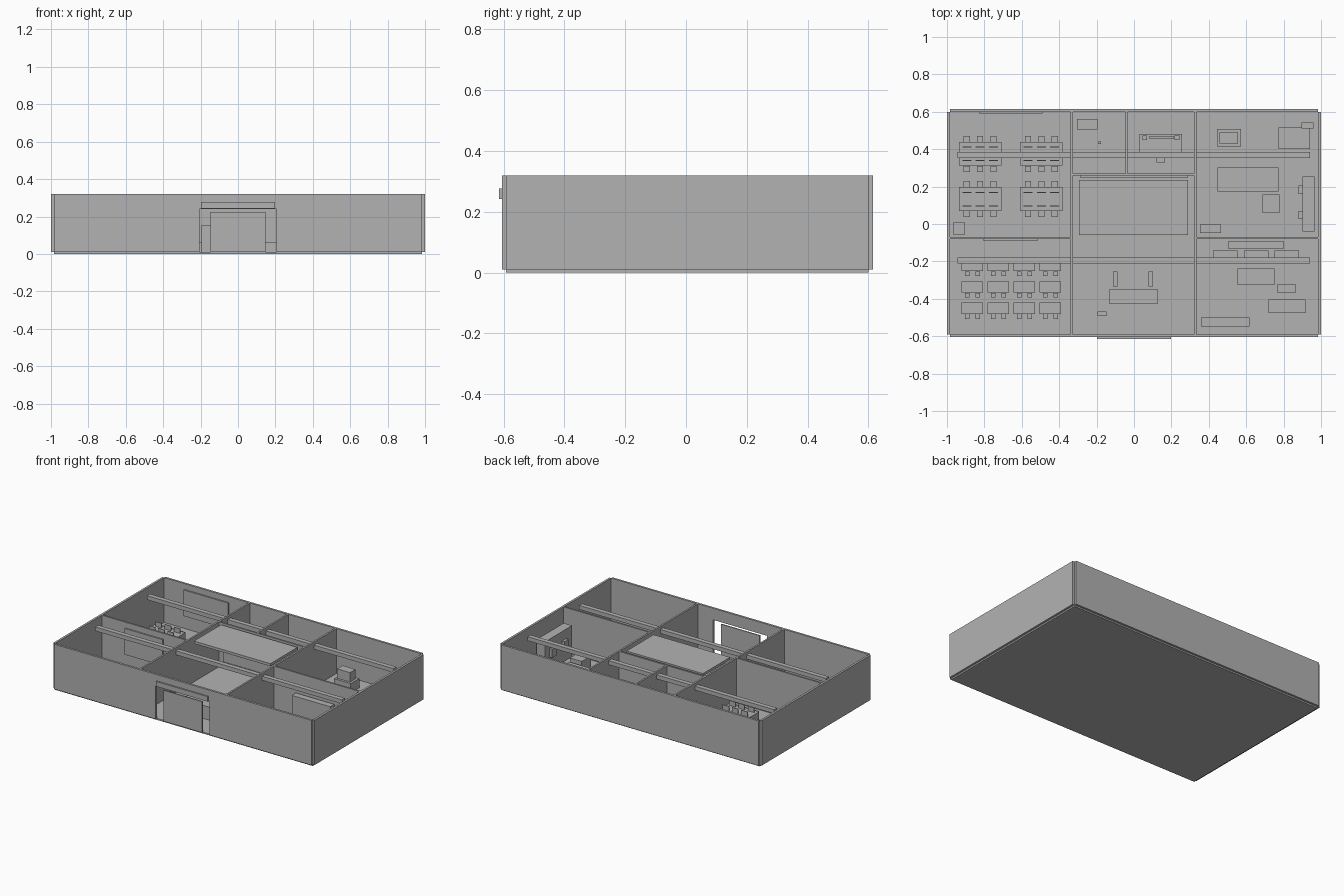
import bpy, bmesh

grey = bpy.data.materials.new("light_grey")
grey.diffuse_color = (0.448, 0.448, 0.448, 1)
FLOOR, TOP = 0.01, 0.32


def boxes(name, items):
    """One object from boxes given as (x0, x1, y0, y1, z0, z1)."""
    bm = bmesh.new()
    for x0, x1, y0, y1, z0, z1 in items:
        vs = bmesh.ops.create_cube(bm, size=1)["verts"]
        for v in vs:
            v.co.x = x1 if v.co.x > 0 else x0
            v.co.y = y1 if v.co.y > 0 else y0
            v.co.z = z1 if v.co.z > 0 else z0
    me = bpy.data.meshes.new(name)
    bm.to_mesh(me)
    bm.free()
    me.materials.append(grey)
    ob = bpy.data.objects.new(name, me)
    bpy.context.collection.objects.link(ob)
    return ob


def block(name, x0, x1, y0, y1, z1, z0=FLOOR):
    return boxes(name, [(x0, x1, y0, y1, z0, z1)])


def around(x, y, w, d, z0, z1):
    return (x - w / 2, x + w / 2, y - d / 2, y + d / 2, z0, z1)


# Floor and outer walls
block("floor", -0.985, 0.985, -0.592, 0.6, FLOOR, 0)
block("back_wall", -0.985, 0.985, 0.6, 0.615, TOP)
for side, x in (("left", -1.0), ("right", 0.985)):
    block(side + "_wall", x, x + 0.015, -0.59, 0.6, TOP)

# Front wall with the entrance opening, door and sign
boxes("front_wall", [(-0.985, -0.207, -0.605, -0.59, FLOOR, TOP),
                     (0.207, 0.985, -0.605, -0.59, FLOOR, TOP),
                     (-0.207, 0.207, -0.605, -0.59, 0.24, TOP)])
block("entrance_door", -0.148, 0.148, -0.602, -0.594, 0.224)
block("entrance_sign", -0.198, 0.198, -0.615, -0.605, 0.277, 0.243)

# Room partitions
for side, x in (("left", -0.333), ("right", 0.327)):
    block(side + "_partition", x - 0.006, x + 0.006, -0.59, 0.6, TOP)
block("left_divider", -0.985, -0.339, -0.081, -0.069, TOP)
block("right_divider", 0.333, 0.985, -0.081, -0.069, TOP)
block("middle_divider", -0.327, 0.321, 0.259, 0.271, TOP)
block("small_room_divider", -0.046, -0.034, 0.271, 0.6, TOP)

# Overhead beams and hall ceiling panel
for name, y in (("back_beam", 0.37), ("front_beam", -0.195)):
    block(name, -0.945, 0.942, y - 0.016, y + 0.016, 0.30, 0.272)
block("hall_ceiling_panel", -0.295, 0.29, -0.06, 0.236, 0.318, 0.3)
block("hall_screen", -0.286, 0.286, 0.246, 0.259, 0.25, 0.06)

# Computer room: group tables, screens and chairs
tables, screens, chairs = [], [], []
for tx in (-0.823, -0.495):
    for ty in (0.375, 0.133):
        tables.append(around(tx, ty, 0.227, 0.127, FLOOR, 0.075))
        for dx in (-0.071, 0, 0.071):
            for s in (-1, 1):
                screens.append(around(tx + dx, ty + s * 0.036, 0.048, 0.005, 0.075, 0.107))
                chairs.append(around(tx + dx, ty + s * 0.08, 0.033, 0.032, FLOOR, 0.06))
boxes("group_tables", tables)
boxes("computer_screens", screens)
boxes("group_chairs", chairs)
block("computer_room_board", -0.83, -0.488, 0.59, 0.6, 0.28, 0.1)
block("computer_room_cabinet", -0.968, -0.903, -0.056, 0.008, 0.1)

# Classroom: desks in rows with two stools each
desks, stools = [], []
for tx in (-0.864, -0.725, -0.586, -0.447):
    for ty in (-0.222, -0.337, -0.45):
        desks.append(around(tx, ty, 0.114, 0.06, FLOOR, 0.075))
        for s in (-1, 1):
            stools.append(around(tx + s * 0.028, ty - 0.044, 0.025, 0.026, FLOOR, 0.055))
boxes("classroom_desks", desks)
boxes("classroom_stools", stools)
block("classroom_board", -0.805, -0.515, -0.09, -0.081, 0.28, 0.1)

# Small back rooms
block("storage_cabinet", -0.305, -0.195, 0.505, 0.562, 0.12)
block("storage_post", -0.192, -0.176, 0.428, 0.441, 0.09)
block("studio_desk", 0.03, 0.256, 0.385, 0.481, 0.08)
boxes("studio_speakers", [around(x, 0.46, 0.025, 0.024, 0.08, 0.12) for x in (0.057, 0.23)])
block("studio_monitor", 0.08, 0.213, 0.458, 0.468, 0.14, 0.08)
block("studio_chair", 0.12, 0.167, 0.328, 0.37, 0.07)

# Workshop
block("machine_base", 0.444, 0.572, 0.414, 0.508, 0.075)
block("machine_body", 0.457, 0.556, 0.43, 0.49, 0.14, 0.075)
block("corner_bench", 0.773, 0.94, 0.4, 0.516, 0.09)
block("corner_unit", 0.895, 0.96, 0.51, 0.542, 0.13)
block("work_table", 0.447, 0.773, 0.174, 0.301, 0.09)
block("work_trolley", 0.687, 0.778, 0.058, 0.158, 0.11)
block("wall_shelf", 0.9, 0.964, -0.04, 0.254, 0.225)
boxes("shelf_drawers", [(0.88, 0.9, 0.16, 0.205, 0.1, 0.16), (0.88, 0.9, 0.027, 0.07, 0.1, 0.16)])
block("workshop_cabinet", 0.353, 0.466, -0.048, -0.003, 0.1)

# Lounge
block("bookcase", 0.505, 0.8, -0.134, -0.09, 0.185)
boxes("lounge_seats", [(x, x + 0.131, -0.2, -0.142, FLOOR, 0.06) for x in (0.422, 0.588, 0.752)])
block("lounge_table", 0.553, 0.75, -0.326, -0.238, 0.075)
block("lounge_stool", 0.767, 0.864, -0.369, -0.32, 0.06)
block("lounge_sofa", 0.72, 0.916, -0.475, -0.403, 0.075)
block("lounge_counter", 0.358, 0.618, -0.548, -0.5, 0.09)

# Entrance hall
block("reception_desk", -0.134, 0.128, -0.425, -0.35, 0.1)
boxes("hall_gates", [(x, x + 0.023, -0.334, -0.254, FLOOR, 0.1) for x in (-0.111, 0.078)])
block("info_stand", -0.195, -0.147, -0.492, -0.468, 0.155)
